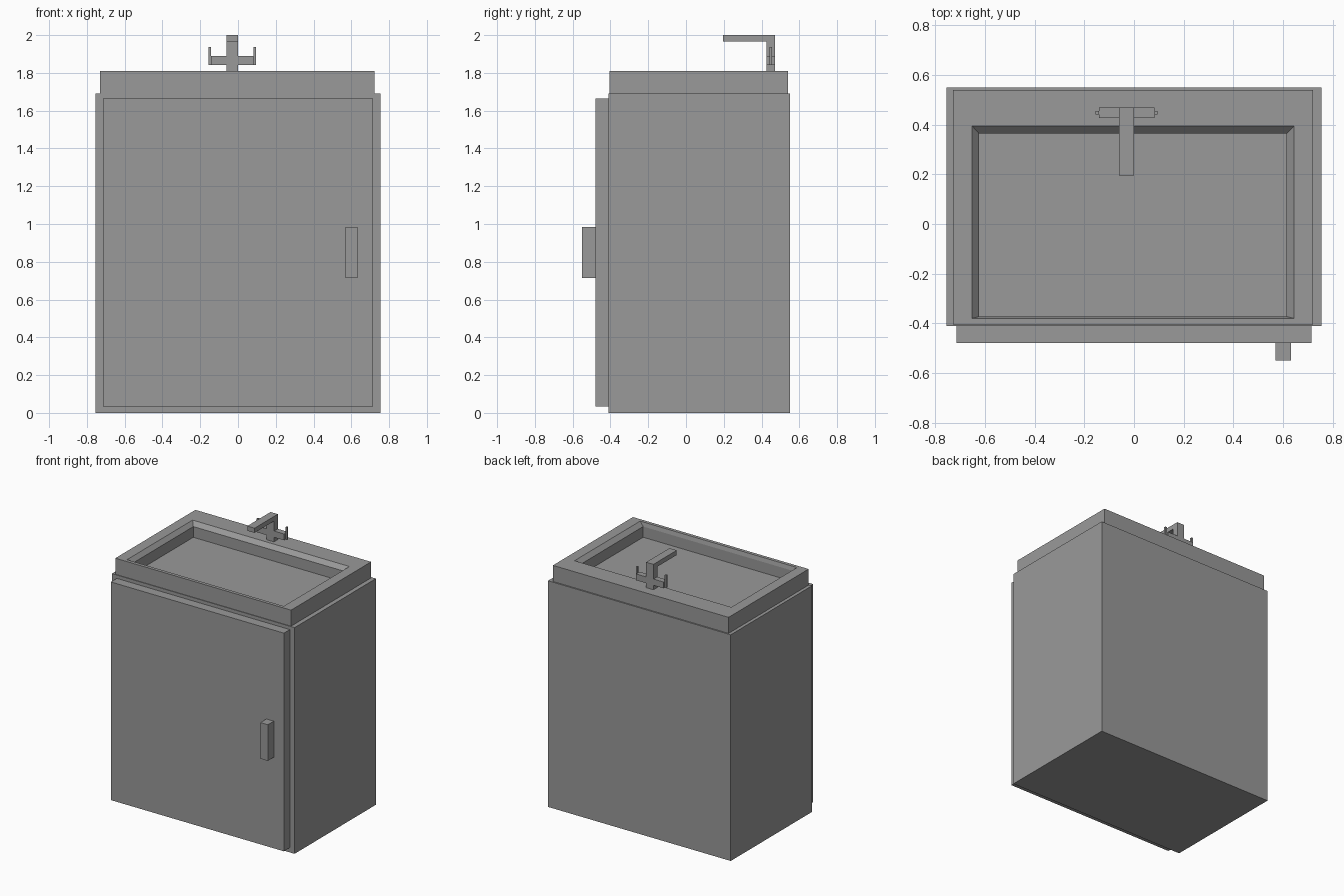
import bpy
import bmesh

old = bpy.data.objects.get("Cube")
if old:
    bpy.data.objects.remove(old, do_unlink=True)

# Single plain grey for the whole unit
GREY = (0.32, 0.32, 0.32, 1.0)
grey = bpy.data.materials.new("plain grey")
grey.use_nodes = True
grey.diffuse_color = GREY
grey.node_tree.nodes["Principled BSDF"].inputs["Base Color"].default_value = GREY


def stack(name, rings):
    """Closed solid through rectangular rings given as (x0, x1, y0, y1, z)."""
    bm = bmesh.new()
    loops = []
    for x0, x1, y0, y1, z in rings:
        corners = ((x0, y0), (x1, y0), (x1, y1), (x0, y1))
        loops.append([bm.verts.new((x, y, z)) for x, y in corners])
    bm.faces.new(loops[0][::-1])
    for low, high in zip(loops, loops[1:]):
        for i in range(4):
            j = (i + 1) % 4
            bm.faces.new((low[i], low[j], high[j], high[i]))
    bm.faces.new(loops[-1])
    bmesh.ops.recalc_face_normals(bm, faces=bm.faces)
    mesh = bpy.data.meshes.new(name)
    bm.to_mesh(mesh)
    bm.free()
    mesh.materials.append(grey)
    obj = bpy.data.objects.new(name, mesh)
    bpy.context.collection.objects.link(obj)
    return obj


def box(name, x, y, z):
    return stack(name, [(*x, *y, z[0]), (*x, *y, z[1])])


# Cabinet with its door and handle
box("cabinet", (-0.755, 0.755), (-0.41, 0.55), (0, 1.69))
box("door", (-0.715, 0.715), (-0.48, -0.41), (0.035, 1.665))
box("door_handle", (0.57, 0.632), (-0.55, -0.48), (0.715, 0.985))

# Sink top: outer block, chamfered rim, upright basin walls and floor
outer = (-0.73, 0.722, -0.405, 0.54)
opening = (-0.652, 0.645, -0.38, 0.395)
basin = (-0.625, 0.615, -0.373, 0.365)
stack("sink", [(*outer, 1.69), (*outer, 1.81), (*opening, 1.81),
               (*basin, 1.78), (*basin, 1.7)])

# Tap
box("tap_stem", (-0.06, 0), (0.425, 0.47), (1.81, 1.965))
box("tap_spout", (-0.06, 0), (0.195, 0.47), (1.965, 2.0))
for side, bar, lever in (("right", (-0.142, -0.06), (-0.155, -0.142)),
                         ("left", (0, 0.083), (0.083, 0.095))):
    box("tap_arm_" + side, bar, (0.427, 0.47), (1.843, 1.89))
    box("tap_lever_" + side, lever, (0.441, 0.455), (1.843, 1.937))
